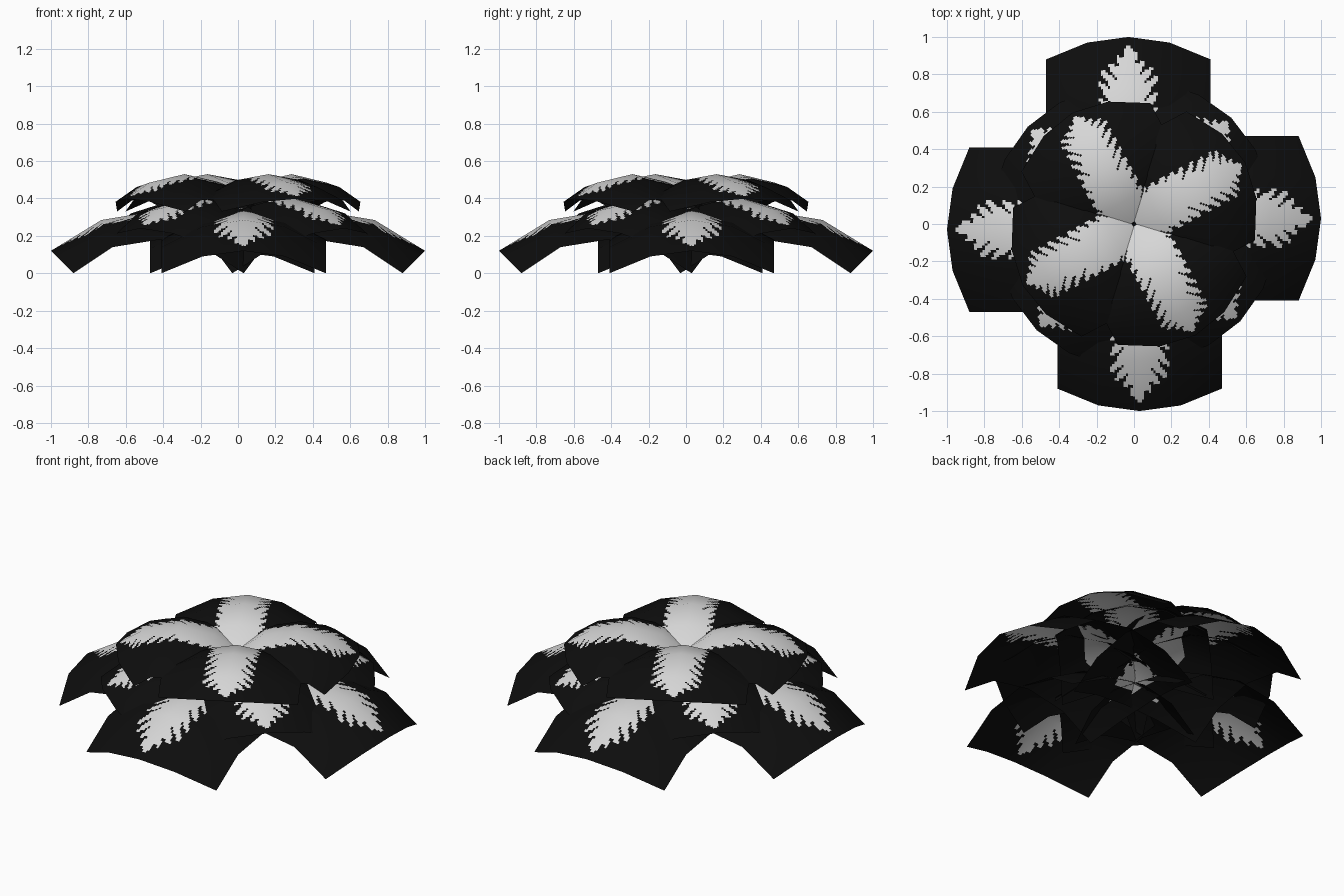
import bpy, bmesh, math
from mathutils import Vector, Matrix

if "Cube" in bpy.data.objects:
    bpy.data.objects.remove(bpy.data.objects["Cube"])


def make_mat(name, value):
    m = bpy.data.materials.new(name)
    m.diffuse_color = (value, value, value, 1)
    m.use_nodes = True
    m.node_tree.nodes["Principled BSDF"].inputs["Base Color"].default_value = m.diffuse_color
    return m


BLACK = make_mat("black_card", 0.004)
GREY = make_mat("pale_leaf", 0.68)
N = 72                                   # fine cells per card side
ACROSS = [-1, -0.5, 0, 0.5, 1]           # coarse card columns
DROP = [1, 0.25, 0, 0.25, 1]             # how far each column sags to the edge


def in_leaf(u, v):
    """Lobed leaf silhouette on the card (u: base to tip, v: side to side)."""
    x = 1 - 1.12 * (1 - u)
    y = 0.44 * v
    a = abs(y)
    t = x - 1.2 * a                      # where the lobe's vein leaves the midrib
    d = 0.95 - t
    if d <= 0 or x < -0.02:
        return False
    reach = min(0.16, 0.5 * d)
    phase = (d / 0.085 + (0.4 if y < 0 else 0)) % 1
    gap = abs(2 * phase - 1)
    depth = 0.55 if t > 0.3 else 0.25
    return a < max(reach * (1 - depth * gap ** 2), min(0.022, d * 0.6))


def coarse_card(center, edge, half, shift):
    """5 x 5 arched card: positions and smooth normals."""
    bm = bmesh.new()
    rows = []
    for c, e in zip(center, edge):
        rows.append([bm.verts.new((c[0] + (e[0] - c[0]) * f, half * w + shift,
                                   c[1] + (e[1] - c[1]) * f))
                     for w, f in zip(ACROSS, DROP)])
    for i in range(4):
        for j in range(4):
            bm.faces.new((rows[i][j], rows[i + 1][j],
                          rows[i + 1][j + 1], rows[i][j + 1]))
    bm.normal_update()
    pos = [[v.co.copy() for v in r] for r in rows]
    nor = [[v.normal.copy() for v in r] for r in rows]
    bm.free()
    return pos, nor


def sample(grid, u, v):
    i, j = min(int(u * 4), 3), min(int(v * 4), 3)
    a, b = u * 4 - i, v * 4 - j
    return (grid[i][j].lerp(grid[i + 1][j], a)).lerp(
        grid[i][j + 1].lerp(grid[i + 1][j + 1], a), b)


def leaf_tier(name, center, edge, half, shift, angle):
    """Four copies of one leaf card around the vertical axis."""
    pos, nor = coarse_card(center, edge, half, shift)
    st = [(i / N, j / N) for i in range(N + 1) for j in range(N + 1)]
    base_co = [sample(pos, u, v) for u, v in st]
    base_no = [sample(nor, u, v).normalized() for u, v in st]
    w = N + 1
    faces = [(i * w + j, (i + 1) * w + j, (i + 1) * w + j + 1, i * w + j + 1)
             for i in range(N) for j in range(N)]
    mats = [int(in_leaf((i + 0.5) / N, 2 * (j + 0.5) / N - 1))
            for i in range(N) for j in range(N)]
    for k in range(4):
        rot = Matrix.Rotation(math.radians(angle + 90 * k), 3, 'Z')
        me = bpy.data.meshes.new(f"{name}_{k + 1}")
        me.from_pydata([rot @ c for c in base_co], [], faces)
        me.materials.append(BLACK)
        me.materials.append(GREY)
        me.polygons.foreach_set("material_index", mats)
        me.polygons.foreach_set("use_smooth", [True] * len(faces))
        me.update()
        me.normals_split_custom_set_from_vertices([rot @ n for n in base_no])
        ob = bpy.data.objects.new(f"{name}_{k + 1}", me)
        bpy.context.collection.objects.link(ob)


# Profiles run base to tip as (distance from axis, height): midrib, then side edge
leaf_tier("lower_leaf",
          [(-0.12, 0.12), (0.12, 0.27), (0.43, 0.335), (0.73, 0.285), (1.0, 0.12)],
          [(-0.03, 0.0), (0.17, 0.13), (0.42, 0.18), (0.67, 0.14), (0.88, 0.0)],
          0.44, 0.03, 0)
leaf_tier("middle_leaf",
          [(-0.10, 0.22), (0.10, 0.36), (0.35, 0.41), (0.60, 0.35), (0.77, 0.24)],
          [(-0.02, 0.08), (0.12, 0.20), (0.33, 0.26), (0.50, 0.23), (0.64, 0.13)],
          0.42, 0.02, 46)
leaf_tier("upper_leaf",
          [(-0.05, 0.36), (0.13, 0.49), (0.33, 0.53), (0.54, 0.485), (0.68, 0.40)],
          [(0.03, 0.27), (0.16, 0.36), (0.31, 0.40), (0.44, 0.39), (0.53, 0.33)],
          0.39, 0.01, 28)
